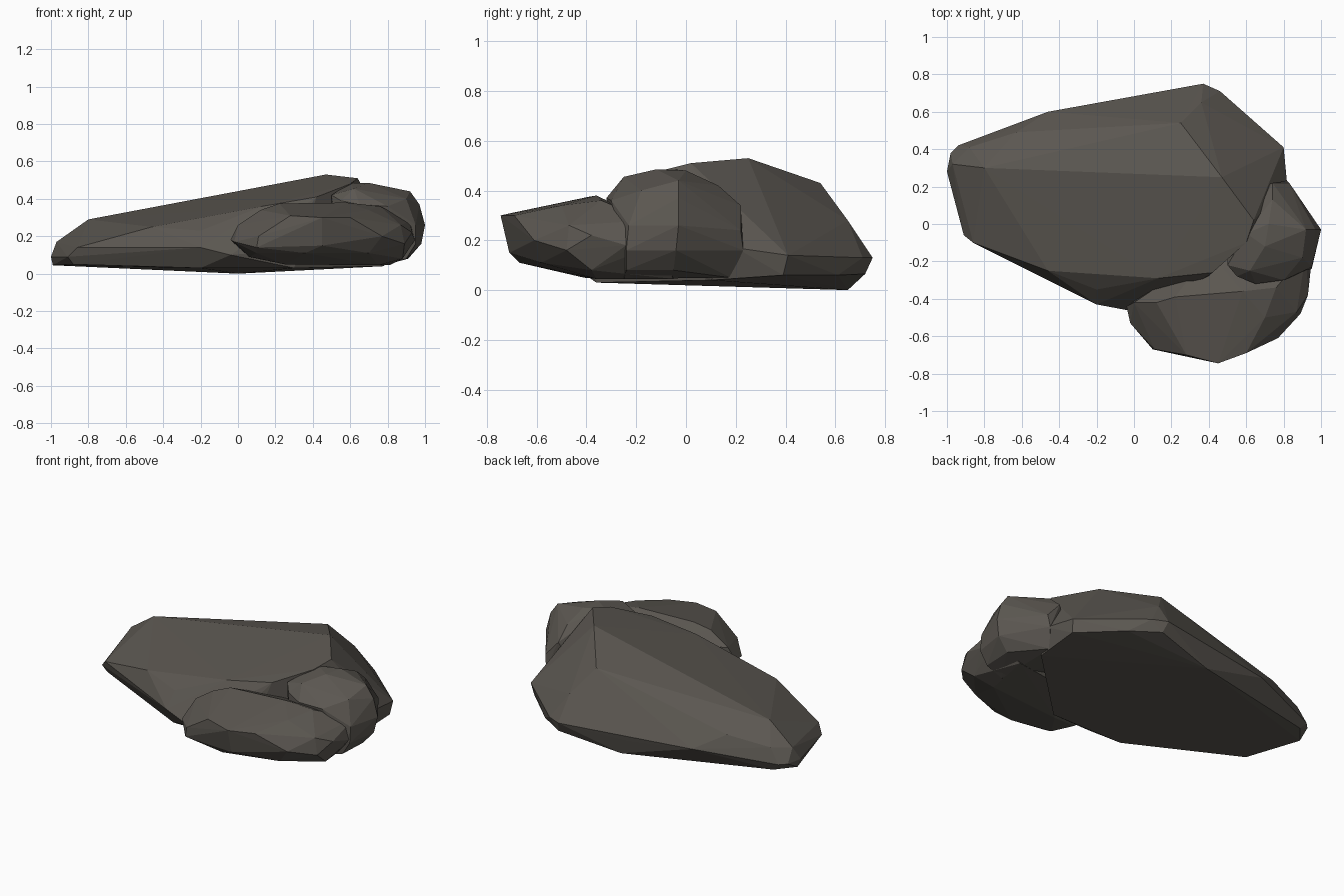
import bpy, bmesh

stone = bpy.data.materials.new("dark warm grey stone")
stone.diffuse_color = (0.105, 0.095, 0.082, 1)


def rock(name, points):
    """Faceted boulder: convex hull around a few corner points."""
    bm = bmesh.new()
    for p in points:
        bm.verts.new(p)
    bmesh.ops.convex_hull(bm, input=bm.verts[:])
    loose = [v for v in bm.verts if not v.link_faces]
    bmesh.ops.delete(bm, geom=loose, context='VERTS')
    bmesh.ops.recalc_face_normals(bm, faces=bm.faces[:])
    me = bpy.data.meshes.new(name)
    bm.to_mesh(me)
    bm.free()
    me.materials.append(stone)
    ob = bpy.data.objects.new(name, me)
    bpy.context.collection.objects.link(ob)
    return ob


# main sloping slab
slab = rock("rock_cluster", [
    # top face corners
    (-0.97, 0.32, 0.17), (-0.88, 0.41, 0.18), (-0.80, 0.30, 0.29), (-0.63, 0.49, 0.225),
    (0.25, 0.54, 0.43), (0.47, 0.25, 0.53), (0.64, 0.02, 0.51), (0.60, -0.10, 0.48),
    (0.42, -0.26, 0.41), (0.13, -0.29, 0.36), (-0.46, -0.25, 0.25), (-0.86, -0.10, 0.14),
    (-0.20, -0.35, 0.23), (0.36, 0.65, 0.28),
    # widest outline
    (-1.0, 0.28, 0.09), (-0.98, 0.38, 0.09), (-0.94, 0.42, 0.09), (-0.46, 0.60, 0.13),
    (-0.06, 0.665, 0.10), (0.37, 0.75, 0.13), (0.46, 0.71, 0.13), (0.80, 0.41, 0.14),
    (0.82, 0.20, 0.17), (0.20, -0.40, 0.12), (-0.04, -0.46, 0.10), (-0.20, -0.43, 0.14),
    (-0.91, -0.06, 0.09),
    # underside
    (-0.99, 0.30, 0.045), (-0.88, -0.05, 0.05), (-0.20, -0.36, 0.03), (0.30, -0.36, 0.03),
    (0.78, 0.10, 0.04), (0.79, 0.39, 0.06), (0.56, 0.61, 0.06), (0.39, 0.72, 0.065),
    (0.0, 0.65, 0.0), (-0.90, 0.41, 0.045)])

# low boulder at the front
front = rock("front_boulder", [
    (-0.04, -0.44, 0.18), (0.00, -0.42, 0.26), (-0.02, -0.53, 0.17), (0.10, -0.67, 0.14),
    (0.11, -0.67, 0.20), (0.28, -0.70, 0.31), (0.45, -0.745, 0.30), (0.60, -0.69, 0.30),
    (0.77, -0.61, 0.20), (0.89, -0.48, 0.16), (0.93, -0.38, 0.22), (0.945, -0.24, 0.18),
    (0.70, -0.50, 0.34), (0.87, -0.47, 0.26), (0.76, -0.34, 0.36), (0.58, -0.36, 0.38),
    (0.22, -0.39, 0.375), (0.12, -0.42, 0.34), (0.45, -0.71, 0.15), (0.36, -0.67, 0.11),
    (0.70, -0.58, 0.11), (0.10, -0.62, 0.11), (0.06, -0.46, 0.09), (0.88, -0.38, 0.08),
    (0.25, -0.41, 0.05), (0.75, -0.36, 0.045), (0.81, -0.05, 0.045), (0.50, -0.10, 0.05),
    (0.94, -0.12, 0.18), (0.92, -0.15, 0.28), (0.40, -0.15, 0.28)])

# rounded boulder on the right
right = rock("right_boulder", [
    (0.50, -0.22, 0.42), (0.55, -0.28, 0.39), (0.62, -0.25, 0.455), (0.65, -0.32, 0.37),
    (0.70, -0.12, 0.485), (0.72, 0.0, 0.48), (0.60, -0.05, 0.485),
    (0.74, 0.13, 0.42), (0.74, 0.22, 0.34), (0.92, -0.03, 0.44), (0.90, -0.18, 0.40),
    (0.97, -0.03, 0.37), (1.0, -0.03, 0.26), (0.98, -0.04, 0.16), (0.95, -0.23, 0.26),
    (0.95, -0.24, 0.16), (0.80, -0.30, 0.36), (0.83, 0.22, 0.24), (0.82, 0.23, 0.16),
    (0.91, -0.05, 0.08), (0.90, -0.24, 0.08), (0.78, 0.18, 0.05), (0.78, -0.25, 0.045),
    (0.50, 0.0, 0.10), (0.60, 0.15, 0.05), (0.55, -0.28, 0.15)])

# fuse the boulders into one continuous skin
for other in (front, right):
    mod = slab.modifiers.new("fuse_" + other.name, 'BOOLEAN')
    mod.operation = 'UNION'
    mod.solver = 'EXACT'
    mod.object = other
bpy.context.view_layer.update()
fused = bpy.data.meshes.new_from_object(
    slab.evaluated_get(bpy.context.evaluated_depsgraph_get()))
slab.modifiers.clear()
slab.data = fused
for other in (front, right):
    bpy.data.objects.remove(other)
